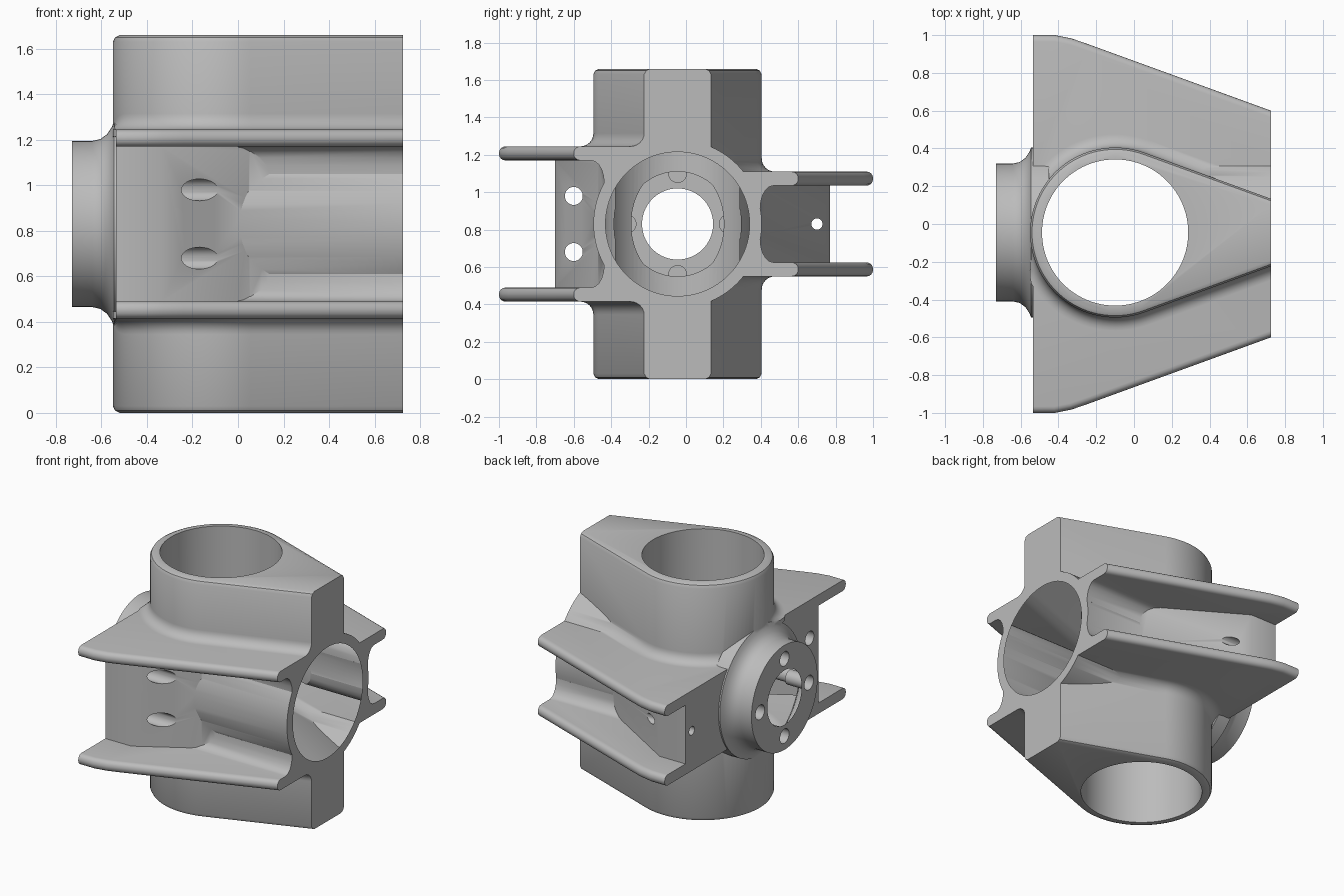
import bpy, bmesh, math
from mathutils import Matrix, Vector

if "Cube" in bpy.data.objects:
    bpy.data.objects.remove(bpy.data.objects["Cube"], do_unlink=True)

CY, CZ = -0.045, 0.83          # axis of the horizontal bore
VX = -0.10                     # axis of the vertical bore
LEFT, RIGHT = -0.535, 0.725

grey = bpy.data.materials.new("plain grey")
grey.use_nodes = True
grey.diffuse_color = (0.5, 0.5, 0.5, 1)
grey.node_tree.nodes["Principled BSDF"].inputs["Base Color"].default_value = (0.5, 0.5, 0.5, 1)


def finish(name, bm):
    bmesh.ops.recalc_face_normals(bm, faces=bm.faces)
    mesh = bpy.data.meshes.new(name)
    bm.to_mesh(mesh)
    bm.free()
    mesh.materials.append(grey)
    ob = bpy.data.objects.new(name, mesh)
    bpy.context.collection.objects.link(ob)
    return ob


def loft(name, rings, capped=True, rounded=None):
    """Skin a list of equal closed rings."""
    bm = bmesh.new()
    rows = [[bm.verts.new(p) for p in ring] for ring in rings]
    n = len(rows[0])
    pairs = list(zip(rows, rows[1:])) + ([] if capped else [(rows[-1], rows[0])])
    for a, b in pairs:
        for i in range(n):
            j = (i + 1) % n
            bm.faces.new((a[i], a[j], b[j], b[i]))
    if capped:
        bm.faces.new(rows[0])
        bm.faces.new(rows[-1])
    if rounded:
        bmesh.ops.recalc_face_normals(bm, faces=bm.faces)
        edges = [e for e in bm.edges if rounded(*[v.co for v in e.verts])]
        bmesh.ops.bevel(bm, geom=edges, offset=0.034, segments=4, profile=0.5, affect='EDGES')
    return finish(name, bm)


def plate_z(name, pts, z0, z1, rounded=None):
    return loft(name, [[(x, y, z) for x, y in pts] for z in (z0, z1)], True, rounded)


def bar_x(name, pts, x0, x1):
    return loft(name, [[(x, y, z) for y, z in pts] for x in (x0, x1)])


def lathe_x(name, profile, y=CY, z=CZ, n=96):
    """Revolve (x, radius) points round an axis along x."""
    rings = []
    for x, r in profile:
        turn = [2 * math.pi * k / n for k in range(n)]
        rings.append([(x, y + r * math.cos(t), z + r * math.sin(t)) for t in turn])
    return loft(name, rings)


def combine(target, part, mode):
    mod = target.modifiers.new("join", 'BOOLEAN')
    mod.operation, mod.solver, mod.object = mode, 'EXACT', part
    bpy.context.view_layer.objects.active = target
    bpy.ops.object.modifier_apply(modifier=mod.name)
    bpy.data.objects.remove(part, do_unlink=True)


# Upright teardrop housing with fillets where it meets the fins
FRONT_FIN, BACK_FIN, THICK = 0.34, 0.205, 0.075


def boss_levels(fin):
    top, r = fin + THICK, 0.07
    levels = [(CZ, -0.03), (CZ - 0.01, -0.01), (CZ - 0.03, 0)]
    for k in range(7):
        a = math.pi / 2 * k / 6
        levels.append((top + r * (1 - math.sin(a)), r * (1 - math.cos(a))))
    levels += [(top - 0.03, r), (top - 0.035, 0)]
    return levels + [(-h, o) for h, o in reversed(levels)]


def boss_ring(front, back):
    ring = []
    slope = math.radians(70)
    angles = [slope + (2 * math.pi - 2 * slope) * k / 56 for k in range(57)]

    def blend(s):
        t = min(max((s + 0.5), 0), 1)
        t = t * t * (3 - 2 * t)
        return [f + (b - f) * t for f, b in zip(front, back)]

    def tip(side):
        h, o = blend(side)
        half = (0.45 + o - (RIGHT - VX) * math.cos(slope)) / math.sin(slope)
        return (RIGHT, CY + side * half, CZ + h)

    for a in angles:
        h, o = blend(math.sin(a))
        r = 0.45 + o
        ring.append((max(VX + r * math.cos(a), -0.55), CY + r * math.sin(a), CZ + h))
    return [tip(1)] + ring + [tip(-1)]


body = loft("hub_body", [boss_ring(f, b) for f, b in
                         zip(boss_levels(FRONT_FIN), boss_levels(BACK_FIN))])

# Horizontal tube and round end flange
combine(body, lathe_x("tube", [(VX, 0.45), (RIGHT, 0.45)]), 'UNION')
combine(body, lathe_x("flange", [(-0.73, 0.365), (-0.64, 0.365), (-0.605, 0.373), (-0.575, 0.395),
                                 (-0.555, 0.425), (-0.545, 0.45), (-0.45, 0.45)]), 'UNION')

# Paired fins, mounting wedges and root fillets on each side
for side, fin, reach in ((-1, FRONT_FIN, 0.70), (1, BACK_FIN, 0.77)):
    outline = [(LEFT, side), (-0.42, side), (-0.33, side * 0.982), (-0.24, side * 0.951),
               (RIGHT, side * 0.6), (RIGHT, CY), (LEFT, CY)]

    def outer(a, b):
        return abs(a.z - b.z) < 1e-5 and abs(a.x - b.x) > 0.01 and abs(a.y + b.y) > 1

    for up in (-1, 1):
        z0, z1 = sorted((CZ + up * fin, CZ + up * (fin + THICK)))
        combine(body, plate_z("fin", outline, z0, z1, outer), 'UNION')
        drop = 0.12
        wall = math.sqrt(0.45 ** 2 - (fin - drop) ** 2)
        reach_out = wall + 0.07
        fillet = [(wall - 0.15, fin + 0.02), (reach_out, fin + 0.02), (reach_out, fin)]
        for k in range(1, 6):
            a = math.pi / 2 * k / 5
            fillet.append((reach_out - 0.07 * math.sin(a), fin - drop * (1 - math.cos(a))))
        fillet.append((wall - 0.15, fin - drop))
        combine(body, bar_x("root_fillet", [(CY + side * y, CZ + up * z) for y, z in fillet],
                            0.0, RIGHT), 'UNION')

    run = 0.45
    wedge = [(LEFT, side * reach), (-0.335, side * reach),
             (-0.335 + run / 0.6, side * (reach - run)), (0.3, CY), (LEFT, CY)]
    combine(body, plate_z("wedge", wedge, CZ - fin - 0.03, CZ + fin + 0.03), 'UNION')

# Vertical through bore
circle = [(VX + 0.387 * math.cos(math.pi * k / 48), CY + 0.387 * math.sin(math.pi * k / 48))
          for k in range(96)]
combine(body, plate_z("vertical_bore", circle, -0.1, 1.8), 'DIFFERENCE')

# Ribbed inner cone with six tapering slots
cone = lathe_x("inner_cone", [(-0.51, 0.28), (-0.44, 0.28), (-0.40, 0.25), (-0.36, 0.215),
                              (-0.31, 0.20), (0.10, 0.345), (0.10, 0.40), (0.5, 0.42)])
for k in range(6):
    slot = loft("slot", [[(-0.33, 0, z), (0.10, -0.1, z), (0.10, 0.1, z)] for z in (0.03, 0.6)])
    slot.data.transform(Matrix.Translation(Vector((0, CY, CZ))) @ Matrix.Rotation(math.pi * k / 3, 4, 'X'))
    combine(cone, slot, 'DIFFERENCE')
combine(body, cone, 'UNION')

# Tapered horizontal bore with a counterbore in the flange
combine(body, lathe_x("horizontal_bore", [(0.80, 0.399), (0.10, 0.27), (-0.33, 0.14), (-0.62, 0.14),
                                          (-0.62, 0.19), (-0.80, 0.19)]), 'DIFFERENCE')

# Screw holes in the wedges and the flange
for y, z, r in ((-0.6, 0.98, 0.048), (-0.6, 0.68, 0.048), (0.7, CZ, 0.03)):
    combine(body, lathe_x("screw_hole", [(-0.6, r), (0.2, r)], y, z, 32), 'DIFFERENCE')
for k in range(4):
    a = math.pi / 2 * k
    combine(body, lathe_x("flange_hole", [(-0.8, 0.05), (-0.58, 0.05)], CY + 0.27 * math.cos(a),
                          CZ + 0.27 * math.sin(a), 32), 'DIFFERENCE')

bpy.ops.object.select_all(action='DESELECT')
body.select_set(True)
bpy.context.view_layer.objects.active = body
bpy.ops.object.shade_smooth_by_angle(angle=math.radians(32))
